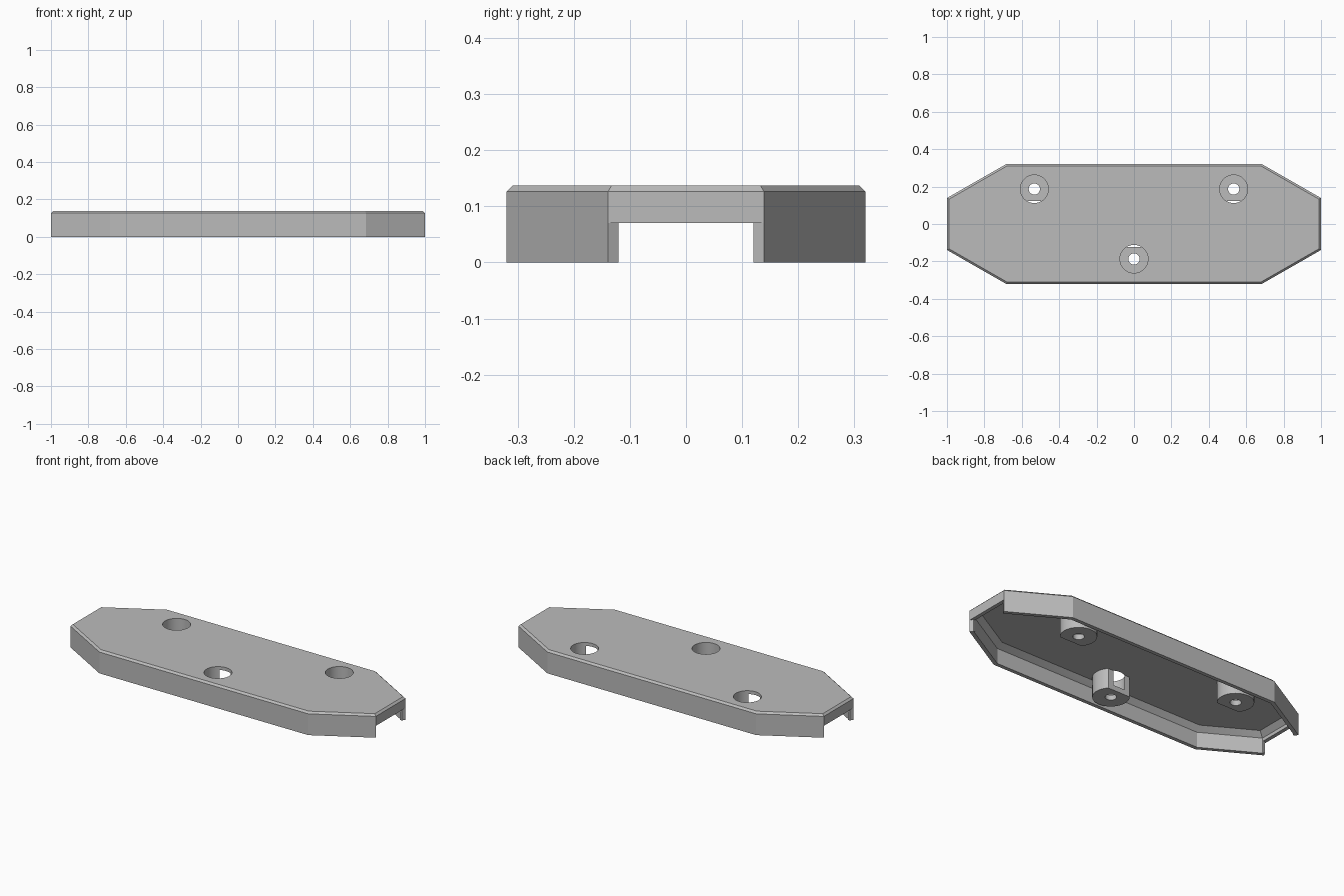
import bpy, bmesh, math

cube = bpy.data.objects.get("Cube")
if cube:
    bpy.data.objects.remove(cube, do_unlink=True)

HEIGHT, WALL, CEILING = 0.137, 0.022, 0.117
BOSSES = [(0, -0.187), (-0.533, 0.187), (0.533, 0.187)]

grey = bpy.data.materials.new("plain_grey")
grey.use_nodes = True
grey.diffuse_color = (0.5, 0.5, 0.5, 1)
grey.node_tree.nodes["Principled BSDF"].inputs["Base Color"].default_value = (0.5, 0.5, 0.5, 1)


def loft(name, rings):
    """Solid through rings of (outline points, height)."""
    bm = bmesh.new()
    loops = [[bm.verts.new((x, y, z)) for x, y in pts] for pts, z in rings]
    n = len(loops[0])
    for a, b in zip(loops, loops[1:]):
        for i in range(n):
            j = (i + 1) % n
            bm.faces.new((a[i], a[j], b[j], b[i]))
    bm.faces.new(loops[0][::-1])
    bm.faces.new(loops[-1])
    bmesh.ops.recalc_face_normals(bm, faces=bm.faces)
    mesh = bpy.data.meshes.new(name)
    bm.to_mesh(mesh)
    bm.free()
    mesh.materials.append(grey)
    obj = bpy.data.objects.new(name, mesh)
    bpy.context.collection.objects.link(obj)
    return obj


def octagon(inset):
    """Long octagon, inset evenly from the outer edge."""
    nx, ny = 0.497, 0.868
    x, y = 1 - inset, 0.32 - inset
    c = nx + ny * 0.139 - inset
    ey, ex = (c - nx * x) / ny, (c - ny * y) / nx
    return [(x, -ey), (x, ey), (ex, y), (-ex, y),
            (-x, ey), (-x, -ey), (-ex, -y), (ex, -y)]


def circle(cx, cy, r, n=64):
    return [(cx + r * math.cos(math.tau * i / n), cy + r * math.sin(math.tau * i / n))
            for i in range(n)]


def combine(target, other, operation):
    """Apply a boolean and discard the helper."""
    other.hide_render = True
    mod = target.modifiers.new(operation, "BOOLEAN")
    mod.operation, mod.object, mod.solver = operation, other, "EXACT"
    bpy.context.view_layer.objects.active = target
    bpy.ops.object.modifier_apply(modifier=mod.name)
    bpy.data.objects.remove(other, do_unlink=True)


# Shell with a chamfered top edge
cover = loft("cover", [(octagon(0), 0), (octagon(0), HEIGHT - 0.011), (octagon(0.011), HEIGHT)])

# Hollow underside, with sloped corners below the ceiling
cavity = loft("cavity_cutter", [(octagon(WALL), -0.05), (octagon(WALL), CEILING - 0.027),
                                (octagon(WALL + 0.03), CEILING)])
combine(cover, cavity, "DIFFERENCE")

# Open ends below the lip, cut square to the slanted walls
for side in (-1, 1):
    half = [(0.95, 0.12), (0.989, 0.12), (1.011, 0.158), (1.1, 0.158)]
    pts = [(side * x, y) for x, y in half] + [(side * x, -y) for x, y in half[::-1]]
    combine(cover, loft("end_cutter", [(pts, -0.05), (pts, 0.07)]), "DIFFERENCE")

# Screw bosses, trimmed flat along the central channel
for x, y in BOSSES:
    boss = loft("boss", [(circle(x, y, 0.097), z) for z in (0, 0.125)])
    slot = [(-1, -0.122), (1, -0.122), (1, 0.122), (-1, 0.122)]
    combine(boss, loft("slot_cutter", [(slot, -0.05), (slot, 0.15)]), "DIFFERENCE")
    combine(cover, boss, "UNION")

# Wide recesses from the top and narrow screw holes through the boss floors
for x, y in BOSSES:
    for radius, bottom in ((0.075, 0.03), (0.03, -0.05)):
        drill = loft("drill_cutter", [(circle(x, y, radius), z) for z in (bottom, 0.2)])
        combine(cover, drill, "DIFFERENCE")

# Smooth only the round bosses and holes
bpy.ops.object.select_all(action="DESELECT")
cover.select_set(True)
bpy.context.view_layer.objects.active = cover
bpy.ops.object.shade_smooth_by_angle(angle=math.radians(20))
